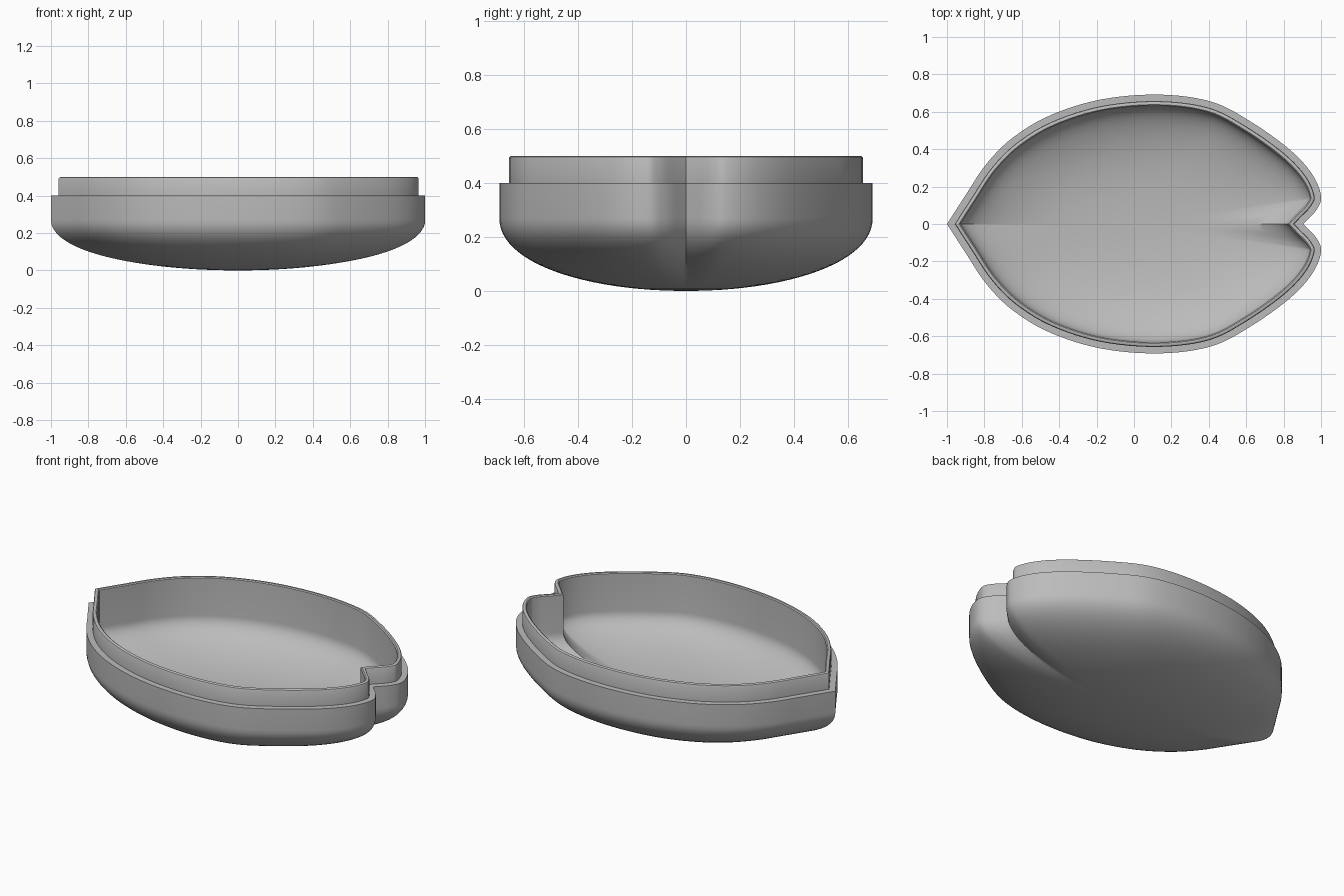
import bpy, bmesh, math
from mathutils import Vector

cube = bpy.data.objects.get("Cube")
if cube:
    bpy.data.objects.remove(cube, do_unlink=True)

# Half of the petal outline, from the pointed tip round to the notch
HALF = [(-1, 0), (-0.9, 0.155), (-0.79, 0.32), (-0.65, 0.46), (-0.45, 0.58),
        (-0.18, 0.665), (0.13, 0.692), (0.41, 0.655), (0.62, 0.55), (0.83, 0.4),
        (0.95, 0.27), (1, 0.15), (0.975, 0.075), (0.905, 0)]


def smooth_path(points, steps):
    """Catmull-Rom curve through the points."""
    p = [Vector(q) for q in points]
    p = [2 * p[0] - p[1]] + p + [2 * p[-1] - p[-2]]
    path = []
    for a, b, c, d in zip(p, p[1:], p[2:], p[3:]):
        for i in range(steps):
            t = i / steps
            path.append(0.5 * (2 * b + (c - a) * t + (2 * a - 5 * b + 4 * c - d) * t * t
                               + (3 * b - a - 3 * c + d) * t ** 3))
    return path + [p[-2]]


def inset(outline, distance):
    """Move the clockwise outline inward with mitred corners."""
    result = []
    for i, point in enumerate(outline):
        before = (point - outline[i - 1]).normalized()
        after = (outline[(i + 1) % len(outline)] - point).normalized()
        n1, n2 = Vector((before.y, -before.x)), Vector((after.y, -after.x))
        result.append(point + (n1 + n2) * distance / (1 + n1.dot(n2)))
    return result


def bowl_ring(outline, s):
    """Shrink the outline, fading the notch and tip into an ellipse."""
    w = min(1, max(0, (s - 0.15) / 0.7))
    w = w * w * (3 - 2 * w)
    ring = []
    for p in outline:
        a = math.atan2(p.y, p.x)
        r = 1 / math.hypot(math.cos(a) / 0.96, math.sin(a) / 0.68)
        ring.append(s * (p * w + Vector((math.cos(a), math.sin(a))) * r * (1 - w)))
    return ring


def bowl(outline, low, high):
    """Rings of a rounded bowl from near the middle out to the wall."""
    rings = []
    for i in range(1, 25):
        s = math.sin(i / 24 * math.pi / 2)
        z = low + (high - low) * (1 - (1 - s ** 2.1) ** (1 / 2.1))
        rings.append((bowl_ring(outline, s), z))
    return rings


half = smooth_path(HALF, 6)
outer = half + [Vector((p.x, -p.y)) for p in half[-2:0:-1]]
inner = inset(outer, 0.06)

# Outer bowl, wall, step, raised lip with softened edges, then inner bowl
rings = bowl(outer, 0, 0.27)
rings += [(outer, 0.4)]
rings += [(inset(outer, d), z) for d, z in
          [(0.035, 0.4), (0.035, 0.49), (0.038, 0.497), (0.043, 0.5),
           (0.054, 0.5), (0.06, 0.495)]]
rings += reversed(bowl(inner, 0.06, 0.27))

bm = bmesh.new()
loops = [[bm.verts.new((p.x, p.y, z)) for p in ring] for ring, z in rings]
count = len(outer)
for low, high in zip(loops, loops[1:]):
    for i in range(count):
        j = (i + 1) % count
        bm.faces.new((low[i], low[j], high[j], high[i]))
for loop, z in ((loops[0], 0), (loops[-1], 0.06)):
    centre = bm.verts.new((0, 0, z))
    for i in range(count):
        bm.faces.new((centre, loop[i], loop[(i + 1) % count]))
bmesh.ops.recalc_face_normals(bm, faces=bm.faces)
mesh = bpy.data.meshes.new("petal_tray")
bm.to_mesh(mesh)
bm.free()

tray = bpy.data.objects.new("petal_tray", mesh)
bpy.context.collection.objects.link(tray)

# Plain grey material
grey = bpy.data.materials.new("plain grey")
grey.use_nodes = True
colour = (0.5, 0.5, 0.5, 1)
grey.diffuse_color = colour
grey.node_tree.nodes["Principled BSDF"].inputs["Base Color"].default_value = colour
mesh.materials.append(grey)

bpy.context.view_layer.objects.active = tray
tray.select_set(True)
bpy.ops.object.shade_smooth_by_angle(angle=math.radians(35))
